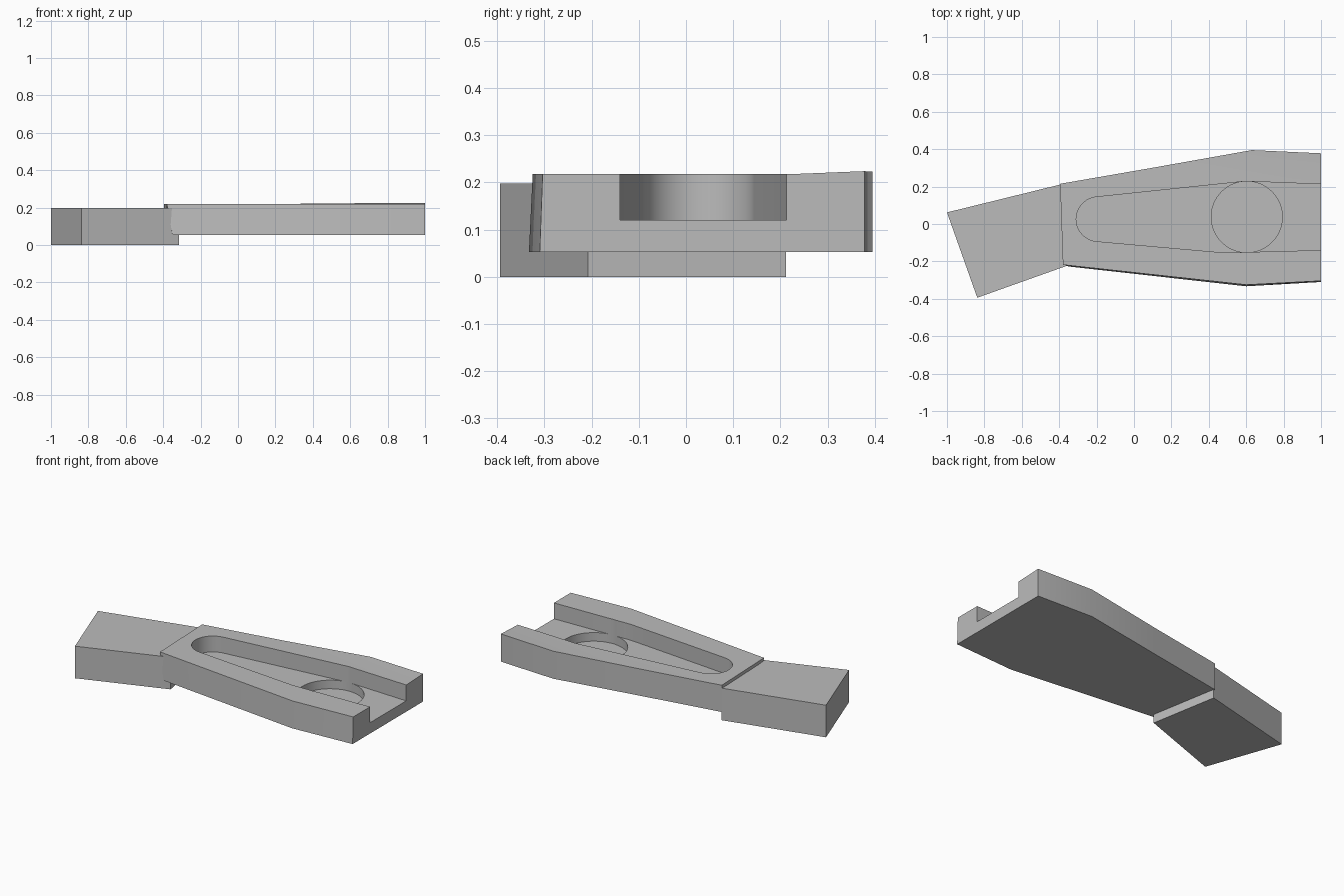
import bpy
import bmesh
import math

cube = bpy.data.objects.get("Cube")
if cube:
    bpy.data.objects.remove(cube, do_unlink=True)

grey = bpy.data.materials.new("plain grey")
grey.use_nodes = True
colour = (0.5, 0.5, 0.5, 1)
grey.diffuse_color = colour
grey.node_tree.nodes["Principled BSDF"].inputs["Base Color"].default_value = colour


def make_object(name, verts, faces):
    mesh = bpy.data.meshes.new(name)
    mesh.from_pydata(verts, [], faces)
    bm = bmesh.new()
    bm.from_mesh(mesh)
    bmesh.ops.recalc_face_normals(bm, faces=bm.faces)
    bm.to_mesh(mesh)
    bm.free()
    mesh.materials.append(grey)
    obj = bpy.data.objects.new(name, mesh)
    bpy.context.collection.objects.link(obj)
    return obj


def prism(name, outline, low, high):
    n = len(outline)
    verts = [(x, y, low) for x, y in outline] + [(x, y, high) for x, y in outline]
    faces = [range(n), range(n, 2 * n)]
    faces += [(i, (i + 1) % n, n + (i + 1) % n, n + i) for i in range(n)]
    return make_object(name, verts, [tuple(f) for f in faces])


def arc(cx, cy, radius, start, end, steps):
    angles = [math.radians(start + (end - start) * i / steps) for i in range(steps + 1)]
    return [(cx + radius * math.cos(a), cy + radius * math.sin(a)) for a in angles]


# Angled tab that passes under the body
prism("angled_tab", [(-1, 0.062), (-0.838, -0.394), (-0.315, -0.208), (-0.39, 0.212)], 0, 0.198)

# Tapered body with a slightly lifted rear corner
low, high = 0.053, 0.218
bottom = [(-0.35, -0.227), (0.6, -0.333), (1, -0.31), (1, 0.23),
          (1, 0.378), (0.63, 0.395), (0.09, 0.299), (-0.395, 0.215)]
top = [(-0.38, -0.218, high), (0.6, -0.325, high), (1, -0.304, high), (1, 0.23, high),
       (1, 0.378, 0.224), (0.63, 0.395, 0.223), (0.09, 0.299, high), (-0.395, 0.215, high)]
n = len(bottom)
faces = [tuple(range(n))]
faces += [(i, (i + 1) % n, n + (i + 1) % n, n + i) for i in range(n)]
faces += [(n, n + 1, n + 2, n + 3, n + 6, n + 7), (n + 3, n + 5, n + 6), (n + 3, n + 4, n + 5)]
body = make_object("tapered_body", [(x, y, low) for x, y in bottom] + top, faces)

# Open-ended slot and round recess
slot = arc(-0.19, 0.026, 0.119, 97, 264, 20)
slot += arc(0.5, 0.347, 0.5, 264, 273, 4)
slot += [(1.1, -0.137), (1.1, 0.209)]
slot += arc(0.603, 0.038, 0.19, 88, 97, 4)
slot_cutter = prism("slot_cutter", slot, 0.12, 0.4)
recess_cutter = prism("recess_cutter", arc(0.603, 0.038, 0.19, 0, 354.375, 63), 0.067, 0.4)
for cutter in (slot_cutter, recess_cutter):
    cut = body.modifiers.new(cutter.name, "BOOLEAN")
    cut.operation = "DIFFERENCE"
    cut.solver = "EXACT"
    cut.object = cutter

# Apply the cuts and remove the cutters
bpy.ops.object.select_all(action="DESELECT")
body.select_set(True)
bpy.context.view_layer.objects.active = body
for modifier in list(body.modifiers):
    bpy.ops.object.modifier_apply(modifier=modifier.name)
for cutter in (slot_cutter, recess_cutter):
    bpy.data.objects.remove(cutter, do_unlink=True)
bpy.ops.object.shade_smooth_by_angle(angle=math.radians(20))
